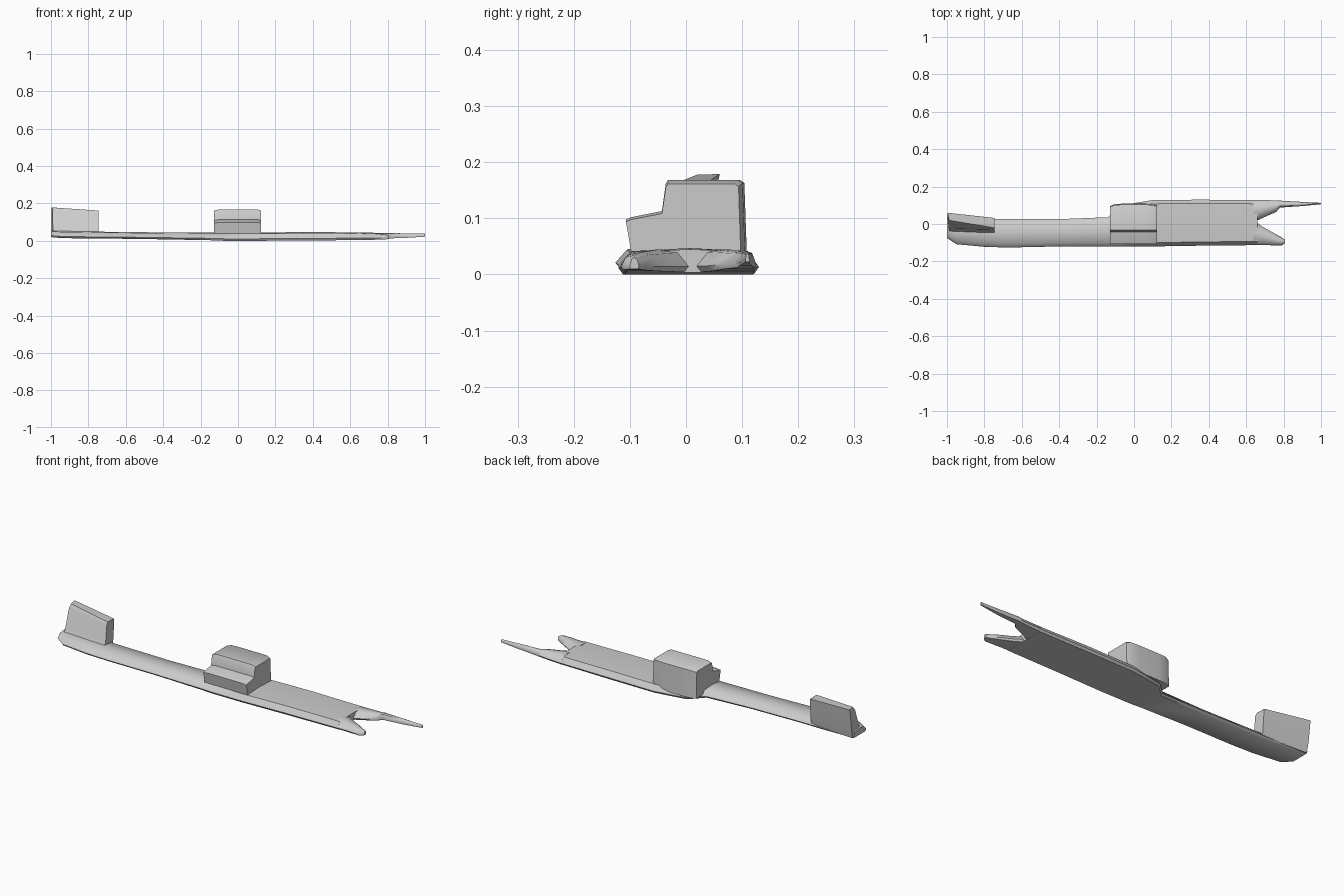
import bpy, bmesh, math


def skin(name, rings, angle=40):
    """Join a row of matching rings into a closed, smooth shaded solid."""
    bm = bmesh.new()
    loops = [[bm.verts.new(p) for p in ring] for ring in rings]
    n = len(loops[0])
    for a, b in zip(loops, loops[1:]):
        for i in range(n):
            j = (i + 1) % n
            bm.faces.new((a[i], a[j], b[j], b[i]))
    bm.faces.new(loops[0][::-1])
    bm.faces.new(loops[-1])
    bmesh.ops.recalc_face_normals(bm, faces=bm.faces)
    mesh = bpy.data.meshes.new(name)
    bm.to_mesh(mesh)
    bm.free()
    ob = bpy.data.objects.new(name, mesh)
    bpy.context.collection.objects.link(ob)
    bpy.context.view_layer.objects.active = ob
    ob.select_set(True)
    bpy.ops.object.shade_smooth_by_angle(angle=math.radians(angle))
    ob.select_set(False)
    return ob


def slab(name, stations):
    """Low plate with sloping sides: stations are x, y front, y back, z bottom, z top."""
    rings = []
    for x, y0, y1, z0, z1 in stations:
        w, h = y1 - y0, z1 - z0
        e, m = min(0.02, w * 0.2), (y0 + y1) / 2
        rings.append([(x, y0 + e * .4, z0), (x, y0, z0 + h * .25),
                      (x, y0 + e, z0 + h * .88), (x, m, z1),
                      (x, y1 - e, z0 + h * .88), (x, y1, z0 + h * .25),
                      (x, y1 - e * .4, z0)])
    return skin(name, rings, 50)


# Main plate, narrow on the left and wide on the right
slab("base_plate", [
    (-1.0, -0.075, 0.035, 0.020, 0.055), (-0.95, -0.108, 0.030, 0.015, 0.052),
    (-0.80, -0.122, 0.027, 0.012, 0.050), (-0.68, -0.126, 0.026, 0.012, 0.048),
    (-0.40, -0.120, 0.026, 0.008, 0.045), (-0.14, -0.120, 0.036, 0.003, 0.044),
    (-0.07, -0.120, 0.100, 0.000, 0.044), (0.10, -0.120, 0.128, 0.000, 0.044),
    (0.35, -0.116, 0.130, 0.002, 0.047), (0.66, -0.113, 0.128, 0.004, 0.045)])

# Two torn prongs at the right end
slab("back_prong", [
    (0.64, 0.010, 0.129, 0.004, 0.045), (0.70, 0.038, 0.128, 0.006, 0.044),
    (0.76, 0.064, 0.126, 0.010, 0.042), (0.78, 0.088, 0.125, 0.012, 0.042),
    (0.90, 0.096, 0.118, 0.016, 0.040), (1.0, 0.106, 0.113, 0.022, 0.038)])
slab("front_prong", [
    (0.64, -0.113, 0.018, 0.004, 0.045), (0.69, -0.112, -0.016, 0.005, 0.042),
    (0.74, -0.114, -0.044, 0.006, 0.040), (0.79, -0.116, -0.072, 0.008, 0.034),
    (0.807, -0.100, -0.084, 0.010, 0.030)])

# Central stepped block, rounded at the back corners
step = [(-0.094, 0.02), (-0.107, 0.098), (-0.098, 0.102), (-0.043, 0.113),
        (-0.036, 0.162), (-0.032, 0.168), (0.097, 0.168), (0.104, 0.163),
        (0.109, 0.02)]
ends = [(-0.127, 0.88, 0.96), (-0.105, 0.97, 1), (-0.06, 1, 1),
        (0.06, 1, 1), (0.105, 0.97, 1), (0.124, 0.90, 0.96)]
skin("center_block", [[(x, y * s if y > 0 else y, z * h) for y, z in step]
                      for x, s, h in ends])

# Slanted upright plate at the left end
skin("end_block", [
    [(-0.985, -0.055, 0.03), (-0.745, -0.055, 0.03), (-0.745, 0.020, 0.02), (-0.995, 0.035, 0.02)],
    [(-0.990, -0.025, 0.07), (-0.745, -0.040, 0.06), (-0.745, 0.025, 0.06), (-0.998, 0.045, 0.07)],
    [(-0.992, 0.008, 0.16), (-0.745, -0.030, 0.15), (-0.745, 0.032, 0.152), (-0.998, 0.058, 0.168)],
    [(-0.988, 0.020, 0.178), (-0.747, -0.020, 0.162), (-0.747, 0.032, 0.160), (-0.996, 0.060, 0.179)]])
